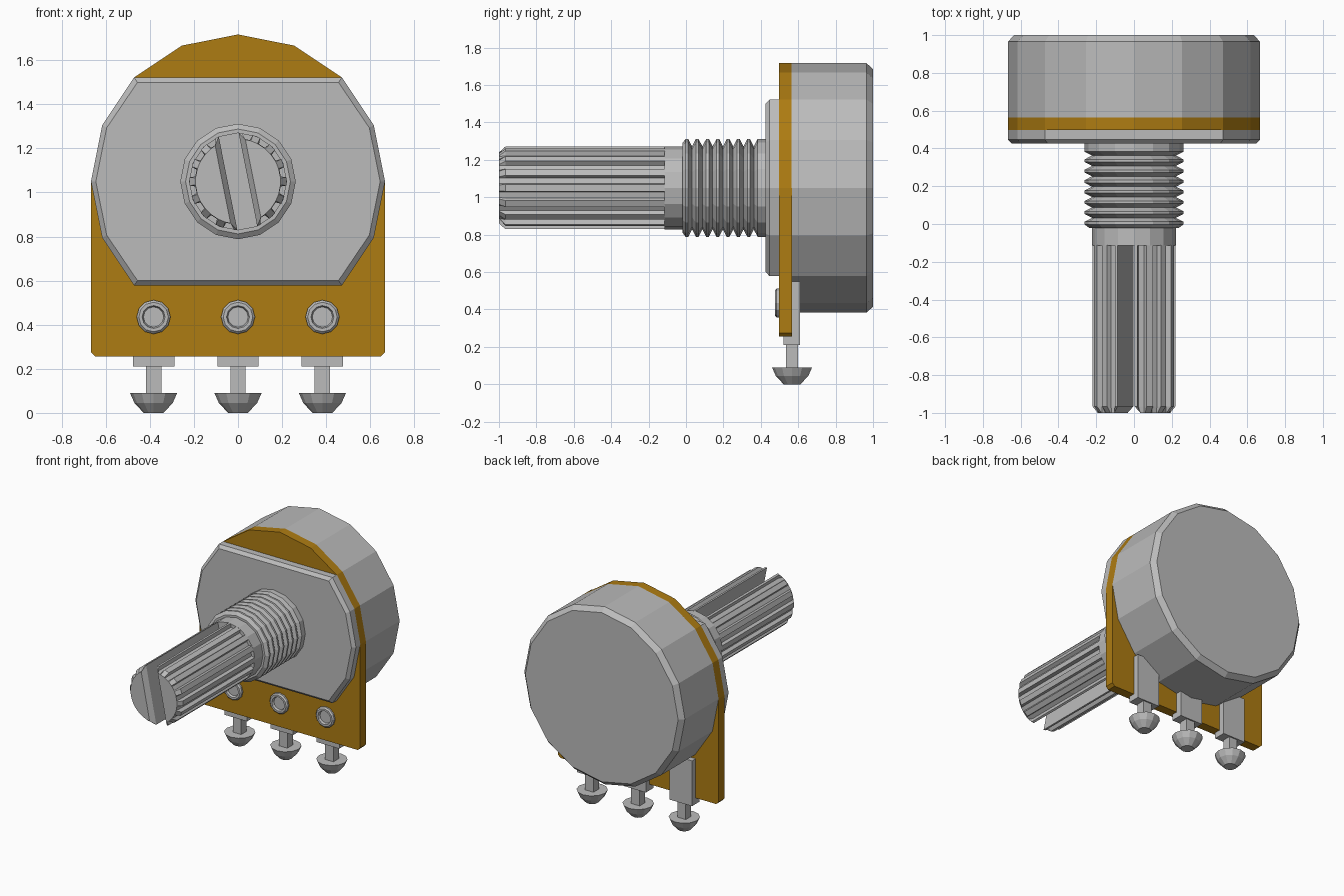
import bpy, bmesh, math

cube = bpy.data.objects.get("Cube")
if cube:
    bpy.data.objects.remove(cube, do_unlink=True)


def material(name, rgb):
    m = bpy.data.materials.new(name)
    m.use_nodes = True
    m.diffuse_color = (*rgb, 1)
    bsdf = next(n for n in m.node_tree.nodes if n.type == 'BSDF_PRINCIPLED')
    bsdf.inputs["Base Color"].default_value = (*rgb, 1)
    return m


METAL = material("grey metal", (0.5, 0.5, 0.5))
BOARD = material("brown board", (0.42, 0.2, 0.006))

CZ = 1.05      # height of the shaft axis
R = 0.667      # body radius


def loft(name, rings, mat):
    """Join equal-length rings of points into a closed, flat-shaded solid."""
    bm = bmesh.new()
    vr = [[bm.verts.new(p) for p in ring] for ring in rings]
    n = len(vr[0])
    for a, b in zip(vr, vr[1:]):
        for i in range(n):
            j = (i + 1) % n
            bm.faces.new((a[i], a[j], b[j], b[i]))
    bm.faces.new(vr[0])
    bm.faces.new(vr[-1])
    bmesh.ops.recalc_face_normals(bm, faces=bm.faces)
    me = bpy.data.meshes.new(name)
    bm.to_mesh(me)
    bm.free()
    me.materials.append(mat)
    ob = bpy.data.objects.new(name, me)
    bpy.context.collection.objects.link(ob)
    return ob


def circle(r, n=16):
    return [(r * math.cos(2 * math.pi * i / n), r * math.sin(2 * math.pi * i / n)) for i in range(n)]


def at_y(points, y, cx=0, cz=CZ):
    return [(cx + x, y, cz + z) for x, z in points]


def lathe(name, profile, mat, cx=0, cz=CZ, n=16):
    """Turn a (y, radius) profile around an axis along y."""
    return loft(name, [at_y(circle(r, n), y, cx, cz) for y, r in profile], mat)


def box(name, x0, x1, y0, y1, z0, z1, mat):
    sq = [(x0, z0), (x1, z0), (x1, z1), (x0, z1)]
    return loft(name, [at_y(sq, y, 0, 0) for y in (y0, y1)], mat)


# Can at the back with a chamfered rear edge
lathe("rear_can", [(0.565, R), (0.965, R), (1.0, 0.635)], METAL)

# Board: half-round top, square bottom with clipped corners
low = 0.255 - CZ
outline = circle(R)[:9] + [(-R, low + 0.02), (-R + 0.02, low), (R - 0.02, low), (R, low + 0.02)]
loft("circuit_board", [at_y(outline, y) for y in (0.497, 0.566)], BOARD)

# Front plate: round outline cut flat at top and bottom
plate = [p for p in circle(R) if abs(p[1]) < 0.5]
inner = [(x * 0.967, z * 0.953) for x, z in plate]
loft("front_plate", [at_y(plate, 0.5), at_y(plate, 0.447), at_y(inner, 0.425)], METAL)

# Threaded bushing
thread = [(-0.02, 0.238)]
for k in range(8):
    y = 0.005 + 0.055 * k
    thread += [(y - 0.007, 0.262), (y + 0.007, 0.262)]
    if k < 7:
        thread.append((y + 0.0275, 0.222))
thread.append((0.43, 0.262))
lathe("threaded_bushing", thread, METAL)

# Plain part of the shaft
lathe("shaft_collar", [(-0.115, 0.222), (0.0, 0.222)], METAL)

# Splined shaft: two grooved halves either side of a tilted slot
TILT = math.radians(11.25)
HALF_SLOT, R_OUT, R_IN = 0.046, 0.221, 0.195


def polar(r, deg):
    a = math.radians(deg)
    return r * math.cos(a), r * math.sin(a)


end = math.degrees(math.acos(HALF_SLOT / R_OUT))
section = [polar(R_OUT, -end)]
for k in range(-3, 4):
    c = 22.5 * k
    section += [polar(R_OUT, c - 6.5), polar(R_IN, c - 4.5), polar(R_IN, c + 4.5), polar(R_OUT, c + 6.5)]
section.append(polar(R_OUT, end))


def tip_point(u, v):
    s = min(1, 0.193 / math.hypot(u, v))
    u, v = u * s, v * s
    if u < 0.07:
        u, v = 0.07, math.copysign(math.sqrt(0.193 ** 2 - 0.07 ** 2), v)
    return u, v


def turn(points, side):
    c, s = math.cos(TILT) * side, math.sin(TILT) * side
    return [(u * c - v * s, u * s + v * c) for u, v in points]


tip = [tip_point(u, v) for u, v in section]
for side, label in ((1, "left"), (-1, "right")):
    loft("splined_shaft_" + label,
         [at_y(turn(section, side), -0.112), at_y(turn(section, side), -0.965),
          at_y(turn(tip, side), -1.0)], METAL)

# Three terminals: rivet, tab, pin and rounded solder head
for x, label in ((0.383, "left"), (0, "middle"), (-0.383, "right")):
    lathe("rivet_" + label,
          [(0.5, 0.077), (0.485, 0.077), (0.475, 0.067), (0.475, 0.052), (0.492, 0.046)],
          METAL, x, 0.435, 12)
    box("terminal_tab_" + label, x - 0.094, x + 0.094, 0.52, 0.61, 0.21, 0.55, METAL)
    box("terminal_pin_" + label, x - 0.035, x + 0.035, 0.535, 0.6, 0.08, 0.22, METAL)
    head = [(0.09, 0.107), (0.045, 0.087), (0.0, 0.045)]
    loft("solder_head_" + label,
         [[(x + a, 0.567 + b, z) for a, b in circle(r, 12)] for z, r in head], METAL)
